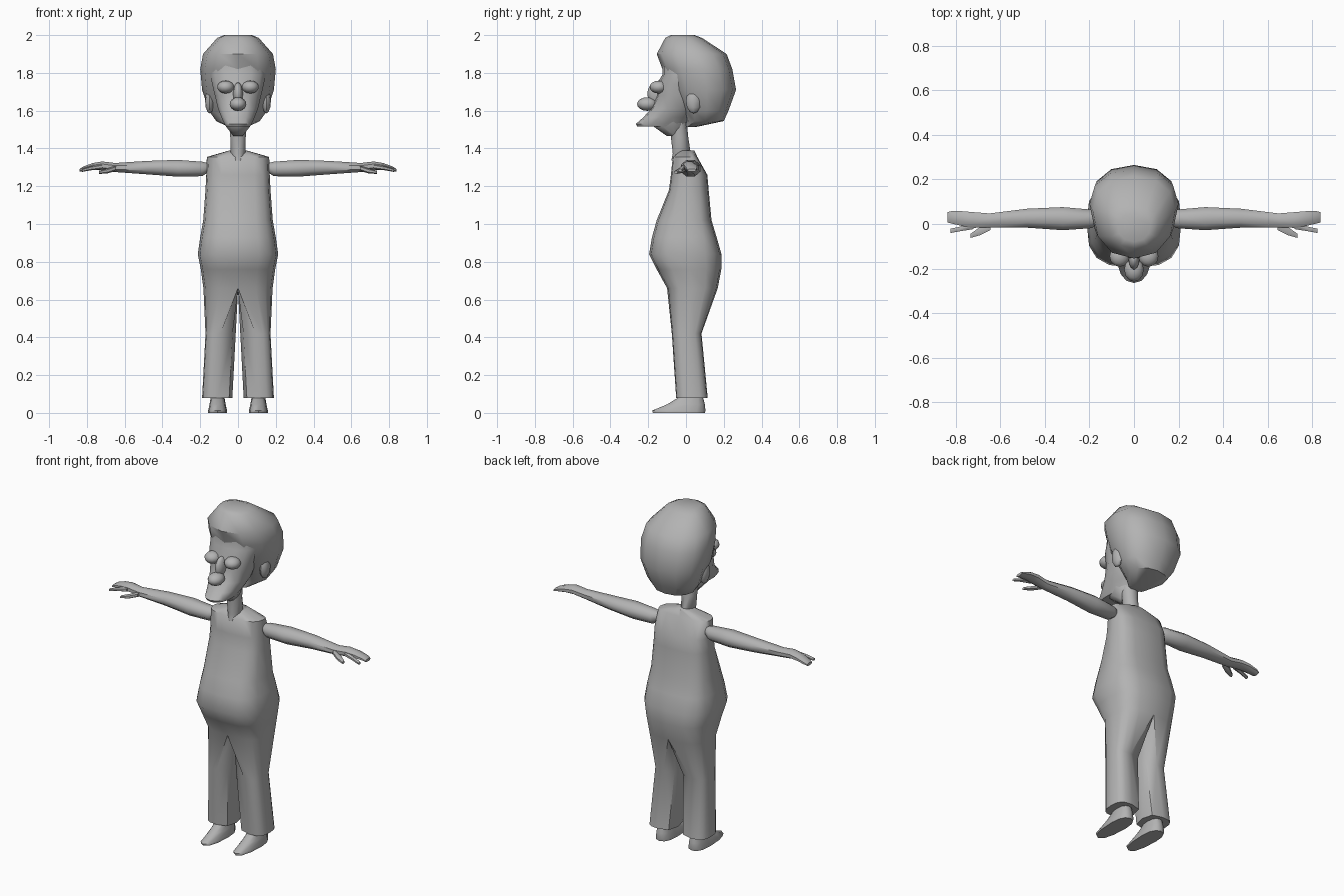
import bpy, bmesh, math
from mathutils import Vector

if "Cube" in bpy.data.objects:
    bpy.data.objects.remove(bpy.data.objects["Cube"])

grey = bpy.data.materials.new("plain grey")
grey.diffuse_color = (0.45, 0.45, 0.45, 1)
grey.use_nodes = True
grey.node_tree.nodes["Principled BSDF"].inputs["Base Color"].default_value = grey.diffuse_color


def section(z, cx, w, yf, yw, yb, n=16, p=0.75):
    """Horizontal outline: half width w, front yf, widest at yw, back yb; starts at the front."""
    pts = []
    for i in range(n):
        a = 2 * math.pi * i / n
        s, c = round(math.sin(a), 6), round(math.cos(a), 6)
        x = math.copysign(abs(s) ** p, s) * w
        k = math.copysign(abs(c) ** p, c)
        pts.append(Vector((cx + x, yw - k * (yw - yf if k > 0 else yb - yw), z)))
    return pts


def bridge(bm, a, b):
    n = len(a)
    for i in range(n):
        bm.faces.new((a[i], a[(i + 1) % n], b[(i + 1) % n], b[i]))


def finish(name, bm, angle=50):
    bmesh.ops.recalc_face_normals(bm, faces=bm.faces)
    me = bpy.data.meshes.new(name)
    bm.to_mesh(me)
    bm.free()
    me.materials.append(grey)
    ob = bpy.data.objects.new(name, me)
    bpy.context.collection.objects.link(ob)
    bpy.ops.object.select_all(action='DESELECT')
    ob.select_set(True)
    bpy.context.view_layer.objects.active = ob
    bpy.ops.object.shade_smooth_by_angle(angle=math.radians(angle))
    return ob


def loft(name, rings, angle=50):
    bm = bmesh.new()
    vr = [[bm.verts.new(p) for p in r] for r in rings]
    for a, b in zip(vr, vr[1:]):
        bridge(bm, a, b)
    bm.faces.new(vr[0])
    bm.faces.new(vr[-1])
    return finish(name, bm, angle)


def ball(name, loc, size, seg=12, rings=8):
    bm = bmesh.new()
    bmesh.ops.create_uvsphere(bm, u_segments=seg, v_segments=rings, radius=1)
    for v in bm.verts:
        v.co = Vector([v.co[i] * size[i] + loc[i] for i in range(3)])
    return finish(name, bm, 60)


def along(s, rows, n=8):
    """Rings across a limb; each row is x, y low, y high, z low, z high."""
    return [[Vector((s * x, (y0 + y1) / 2 + (y1 - y0) / 2 * math.cos(t),
                     (z0 + z1) / 2 + (z1 - z0) / 2 * math.sin(t)))
             for t in [2 * math.pi * (i + 0.5) / n for i in range(n)]]
            for x, y0, y1, z0, z1 in rows]


# Overall: torso splitting into two trouser legs
torso = [(1.388, .05, -.03, .01, .045), (1.355, .165, -.07, .01, .06),
         (1.26, .168, -.08, .02, .113), (1.18, .172, -.09, .02, .12),
         (1.02, .184, -.155, .02, .135), (.93, .2, -.18, .02, .162),
         (.84, .213, -.195, .01, .188), (.76, .197, -.155, .02, .187),
         (.66, .183, -.1, .03, .168)]
bm = bmesh.new()
vr = [[bm.verts.new(p) for p in section(z, 0, w, f, m, b, p=.68)] for z, w, f, m, b in torso]
for a, b in zip(vr, vr[1:]):
    bridge(bm, a, b)
bm.faces.new(vr[0])
hip = vr[-1]
crotch = [bm.verts.new((0, y, .65)) for y in (.1, .03, -.04)]
legs = [(.42, .092, .08, -.075, .01, .082), (.08, .11, .08, -.052, .03, .115)]
for s in (1, -1):
    outer = hip[:9] if s > 0 else [hip[0]] + hip[:7:-1]
    prev = outer + crotch
    for z, cx, w, f, m, b in legs:
        full = section(z, cx, w, f, m, b, p=.68)
        ring = full[:9] + [full[10], full[12], full[14]]
        cur = [bm.verts.new((s * p.x, p.y, p.z)) for p in ring]
        bridge(bm, prev, cur)
        prev = cur
    bm.faces.new(prev)
finish("overall", bm)

# Neck
loft("neck", [section(z, 0, w, f, (f + b) / 2, b, 10, 1) for z, w, f, b in
              [(1.335, .02, -.078, -.03), (1.375, .042, -.07, .025), (1.46, .043, -.08, .012), (1.58, .055, -.08, .0)]])

# Skull and hair mass
hair = [(2.0, .075, -.08, 0, .045), (1.985, .11, -.11, .01, .085), (1.9, .185, -.155, .06, .215),
        (1.82, .2, -.125, .09, .245), (1.71, .19, -.09, .11, .265),
        (1.6, .155, -.02, .11, .225), (1.545, .115, .0, .1, .2), (1.513, .05, .0, .02, .05)]
loft("hair", [section(z, 0, w, f, m, b, 12, .9) for z, w, f, m, b in hair], 40)

# Face with the long upper lip, then the small jaw below it
face = [(1.86, .14, -.125, -.02, .08), (1.79, .15, -.125, -.02, .08), (1.74, .14, -.155, -.03, .08),
        (1.68, .125, -.155, -.04, .08), (1.61, .108, -.185, -.07, .06), (1.565, .09, -.225, -.11, .03),
        (1.53, .074, -.265, -.15, .0), (1.517, .066, -.258, -.15, .0)]
loft("face", [section(z, 0, w, f, m, b, 14, .9) for z, w, f, m, b in face])
loft("jaw", [section(z, 0, w, f, m, b, 10, .95) for z, w, f, m, b in
             [(1.56, .08, -.18, -.1, .0), (1.515, .066, -.17, -.1, .0), (1.465, .025, -.1, -.07, -.02)]])
ball("nose", (0, -.205, 1.635), (.044, .054, .036))
ball("nose_bridge", (0, -.155, 1.69), (.026, .05, .06))

for s, side in ((1, "right"), (-1, "left")):
    # Eyes and ears
    ball(side + "_eye", (s * .065, -.145, 1.725), (.045, .047, .034))
    ball(side + "_ear", (s * .15, .04, 1.65), (.024, .04, .065), 8, 6)
    # Arm running into a flat hand
    loft(side + "_arm", along(s, [
        (.16, .0, .05, 1.27, 1.325), (.19, -.022, .068, 1.25, 1.333), (.32, -.032, .08, 1.247, 1.343),
        (.48, -.02, .072, 1.26, 1.337), (.65, -.018, .05, 1.273, 1.325), (.72, -.02, .056, 1.283, 1.333),
        (.77, -.012, .06, 1.284, 1.324), (.82, .0, .06, 1.279, 1.305), (.838, .005, .055, 1.276, 1.293)]))
    # Thumb and the separate finger
    loft(side + "_thumb", along(s, [(.645, -.03, .01, 1.282, 1.31), (.69, -.053, -.01, 1.268, 1.295),
                                    (.735, -.064, -.043, 1.265, 1.282)], 6))
    loft(side + "_finger", along(s, [(.72, -.025, .01, 1.29, 1.318), (.78, -.034, -.01, 1.284, 1.306),
                                     (.825, -.042, -.02, 1.276, 1.292)], 6))
    # Shoe with a low pointed toe
    shoe = [(0, .05, -.175, .0, .1), (.012, .05, -.18, .0, .103), (.045, .043, -.1, .02, .1), (.1, .033, -.01, .04, .085)]
    loft(side + "_shoe", [section(z, s * .108, w, f, m, b, 12, .85) for z, w, f, m, b in shoe])
